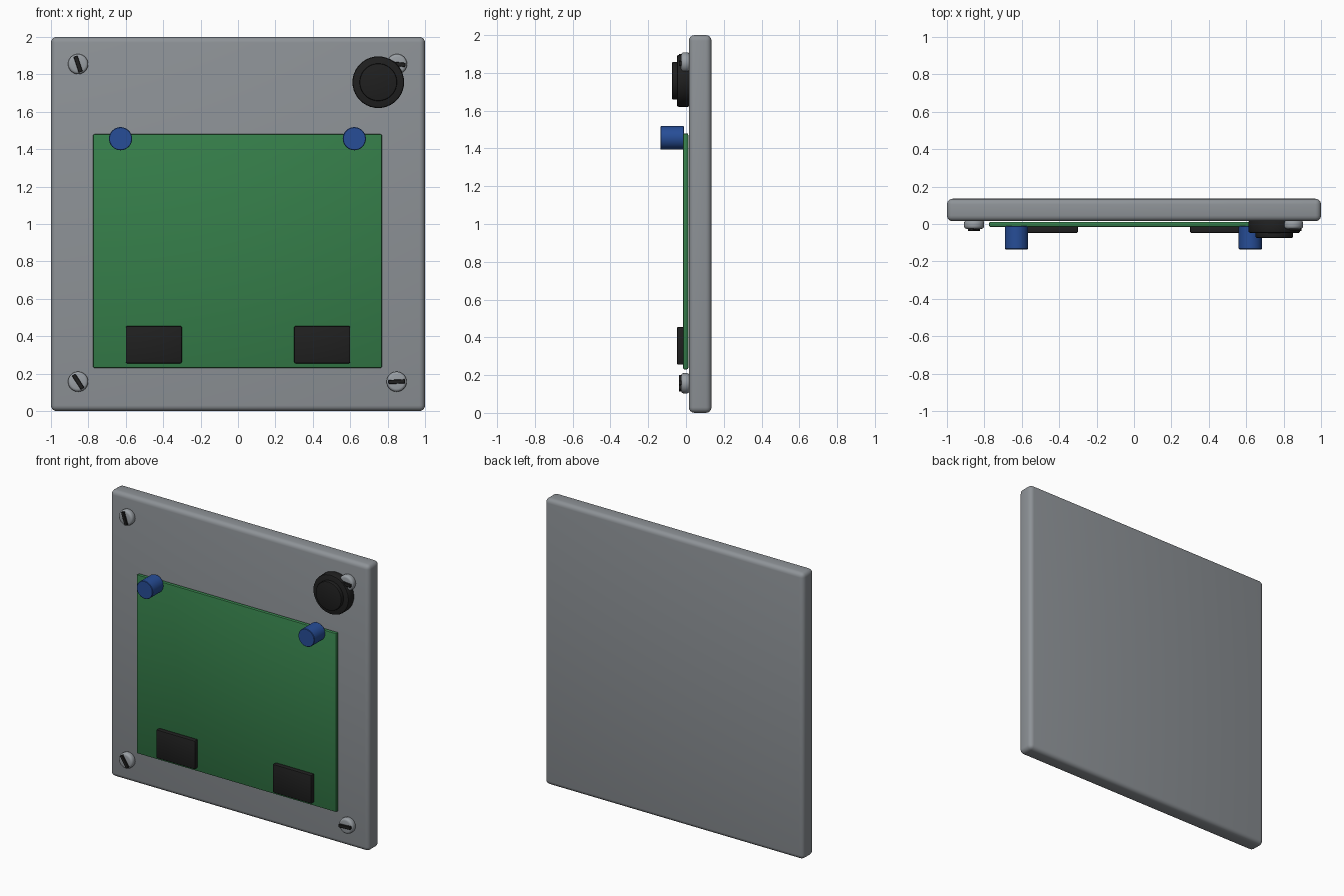
import bpy, math
from mathutils import Matrix

if "Cube" in bpy.data.objects:
    bpy.data.objects.remove(bpy.data.objects["Cube"])


def material(name, rgb):
    m = bpy.data.materials.new(name)
    m.diffuse_color = (*rgb, 1)
    m.use_nodes = True
    m.node_tree.nodes["Principled BSDF"].inputs["Base Color"].default_value = m.diffuse_color
    return m


GREY = material("panel grey", (0.27, 0.29, 0.31))
STEEL = material("screw steel", (0.32, 0.345, 0.37))
GREEN = material("board green", (0.036, 0.21, 0.068))
BLACK = material("black plastic", (0.014, 0.014, 0.014))
BLUE = material("capacitor blue", (0.02, 0.075, 0.31))


def finish(ob, name, mat, bevel, segments):
    ob.name = name
    ob.data.materials.append(mat)
    if bevel:
        mod = ob.modifiers.new("rounded edges", 'BEVEL')
        mod.width, mod.segments = bevel, segments
        mod.limit_method = 'ANGLE'
        bpy.ops.object.modifier_apply(modifier=mod.name)
    bpy.ops.object.shade_smooth_by_angle(angle=math.radians(35))
    return ob


def box(name, mat, x, y, z, bevel=0.0, segments=2, turn=0.0):
    """Box from (low, high) ranges, turned about its depth axis."""
    bpy.ops.mesh.primitive_cube_add(size=1)
    ob = bpy.context.object
    ob.data.transform(Matrix.Diagonal((x[1] - x[0], y[1] - y[0], z[1] - z[0], 1)))
    ob.location = [(r[0] + r[1]) / 2 for r in (x, y, z)]
    ob.rotation_euler.y = -turn
    return finish(ob, name, mat, bevel, segments)


def disc(name, mat, x, z, r, y, bevel=0.0, segments=2, sides=32):
    """Cylinder whose axis runs front to back."""
    bpy.ops.mesh.primitive_cylinder_add(vertices=sides, radius=r, depth=y[1] - y[0])
    ob = bpy.context.object
    ob.data.transform(Matrix.Rotation(math.pi / 2, 4, 'X'))
    ob.location = (x, (y[0] + y[1]) / 2, z)
    return finish(ob, name, mat, bevel, segments)


# Wall panel and circuit board
box("wall_panel", GREY, (-1, 1), (0.015, 0.135), (0, 2), 0.03, 4)
box("circuit_board", GREEN, (-0.775, 0.77), (-0.016, 0.012), (0.23, 1.48), 0.008)

# Chips and capacitors, one on each side
for side, s in (("left", -1), ("right", 1)):
    box(side + "_chip", BLACK, (s * 0.45 - 0.15, s * 0.45 + 0.15),
        (-0.048, -0.01), (0.255, 0.455), 0.008)
    disc(side + "_capacitor", BLUE, s * 0.625 - 0.003, 1.456, 0.062, (-0.135, -0.01), 0.003, 1)

# Knob with a raised cap
disc("knob_base", BLACK, 0.75, 1.758, 0.138, (-0.048, 0.02), 0.01, sides=40)
disc("knob_cap", BLACK, 0.75, 1.758, 0.1, (-0.074, -0.04), 0.006, sides=40)

# Corner screws, each with a dark slot bar
for name, x, z, degrees in (("top_left", -0.855, 1.855, -72), ("top_right", 0.85, 1.855, -6),
                            ("bottom_left", -0.855, 0.157, -57), ("bottom_right", 0.848, 0.157, 3)):
    disc(name + "_screw", STEEL, x, z, 0.054, (-0.026, 0.02), 0.015, 3, 24)
    box(name + "_slot", BLACK, (x - 0.045, x + 0.045), (-0.038, -0.02),
        (z - 0.011, z + 0.011), 0.002, 1, math.radians(degrees))
